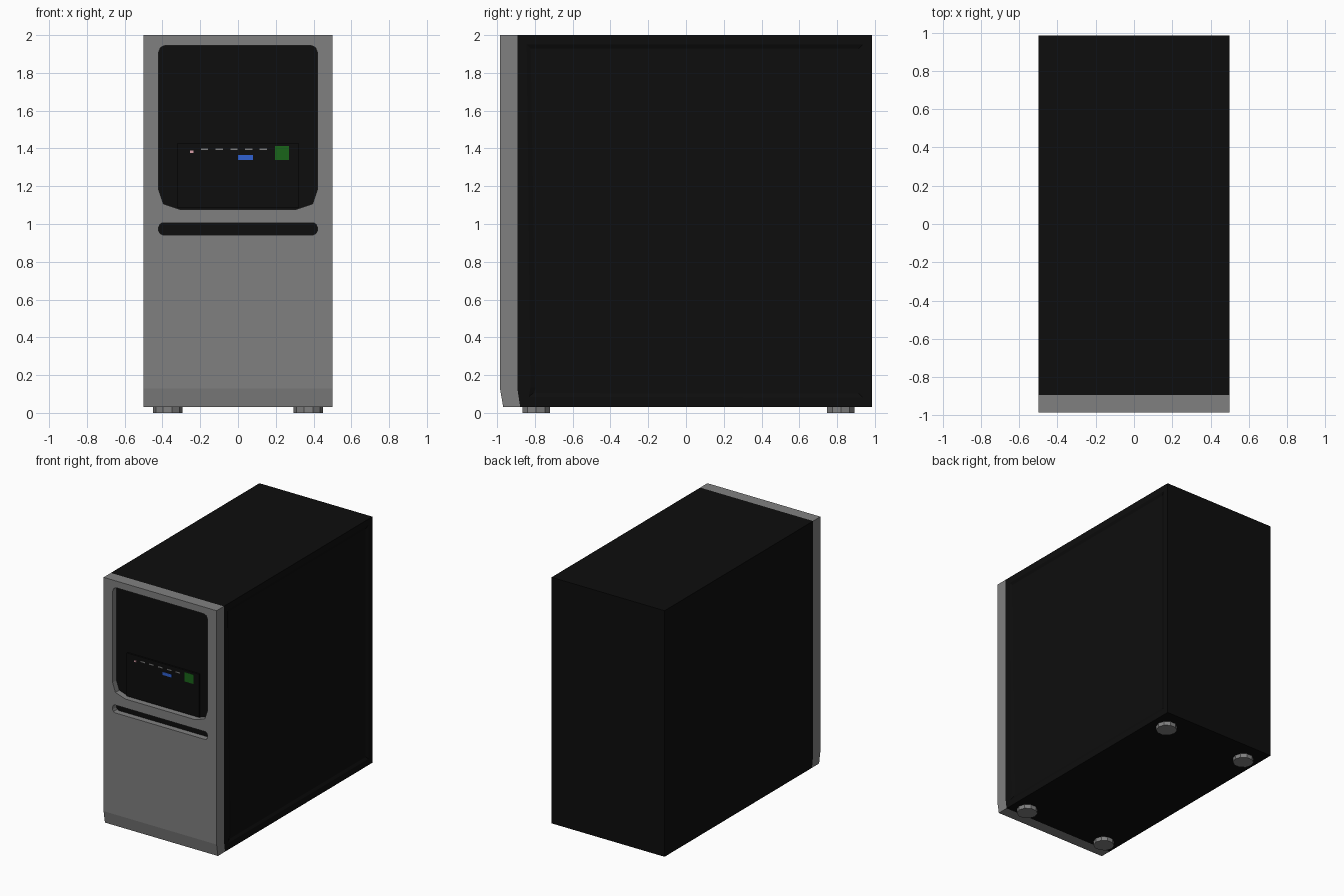
import bpy, bmesh, math
from mathutils import Vector

if "Cube" in bpy.data.objects:
    bpy.data.objects.remove(bpy.data.objects["Cube"])


def material(name, rgb):
    m = bpy.data.materials.new(name)
    m.diffuse_color = (*rgb, 1)
    m.use_nodes = True
    m.node_tree.nodes["Principled BSDF"].inputs["Base Color"].default_value = m.diffuse_color
    return m


BLACK = material("black", (0.004, 0.004, 0.004))
GREY = material("grey", (0.216, 0.216, 0.216))
BLUE = material("blue", (0.03, 0.12, 0.64))
GREEN = material("green", (0.01, 0.13, 0.01))
PINK = material("pink", (0.7, 0.35, 0.4))


def finish(bm, name, mat):
    bmesh.ops.recalc_face_normals(bm, faces=bm.faces)
    me = bpy.data.meshes.new(name)
    bm.to_mesh(me)
    bm.free()
    me.materials.append(mat)
    ob = bpy.data.objects.new(name, me)
    bpy.context.collection.objects.link(ob)
    return ob


def prism(name, start, offset, mat):
    """Extrude a closed outline of 3D points along an offset."""
    bm = bmesh.new()
    face = bm.faces.new([bm.verts.new(p) for p in start])
    ext = bmesh.ops.extrude_face_region(bm, geom=[face], use_keep_orig=True)
    verts = [g for g in ext["geom"] if isinstance(g, bmesh.types.BMVert)]
    bmesh.ops.translate(bm, verts=verts, vec=offset)
    return finish(bm, name, mat)


def side_prism(name, profile, mat):
    return prism(name, [(-0.5, y, z) for y, z in profile], (1, 0, 0), mat)


def front_box(name, x0, x1, z0, z1, y0, y1, mat):
    return prism(name, [(x0, y0, z0), (x1, y0, z0), (x1, y0, z1), (x0, y0, z1)],
                 (0, y1 - y0, 0), mat)


# Case body, kicked back at the lower front edge
SEAM, BACK, BASE, TOP = -0.893, 0.985, 0.032, 2.0
body = side_prism("case_body", [(SEAM, TOP), (SEAM, 0.13), (SEAM + 0.015, BASE),
                                (BACK, BASE), (BACK, TOP)], BLACK)

# Shallow pressed panel on the right side
bm = bmesh.new()
bm.from_mesh(body.data)
side = [f for f in bm.faces if f.normal.x > 0.9]
bmesh.ops.inset_region(bm, faces=side, thickness=0.07)
bmesh.ops.inset_region(bm, faces=side, thickness=0.03, depth=-0.01)
bm.to_mesh(body.data)
bm.free()

# Front bezel
bezel = side_prism("front_bezel", [(-0.985, TOP), (-0.985, 0.13), (-0.968, BASE),
                                   (SEAM + 0.015, BASE), (SEAM, 0.13), (SEAM, TOP)], GREY)

# Window and slot pockets, cut from mirrored half outlines
FLOOR = -0.937
window = [(0.31, 1.078), (0.395, 1.107), (0.42, 1.18),
          (0.42, 1.91), (0.41, 1.935), (0.385, 1.946)]
slot = [(0.40, 0.943), (0.413, 0.95), (0.42, 0.965),
        (0.42, 0.984), (0.413, 0.999), (0.40, 1.006)]
for half in (window, slot):
    outline = half + [(-x, z) for x, z in reversed(half)]
    cutter = prism("cutter", [(x, -1.1, z) for x, z in outline], (0, FLOOR + 1.1, 0), GREY)
    mod = bezel.modifiers.new("pocket", 'BOOLEAN')
    mod.operation, mod.solver, mod.object = 'DIFFERENCE', 'EXACT', cutter
    cut = bpy.data.meshes.new_from_object(
        bezel.evaluated_get(bpy.context.evaluated_depsgraph_get()))
    bezel.modifiers.clear()
    bezel.data = cut
    bpy.data.objects.remove(cutter)

# Black pocket floors
bezel.data.materials.clear()
bezel.data.materials.append(GREY)
bezel.data.materials.append(BLACK)
for p in bezel.data.polygons:
    p.material_index = int(p.normal.y < -0.9 and abs(p.center.y - FLOOR) < 0.005)

# Control block with lights and badges
FACE = -0.95
front_box("control_block", -0.32, 0.32, 1.085, 1.43, FACE, FLOOR + 0.01, BLACK)
for i in range(5):
    x = -0.197 + i * 0.078
    front_box(f"vent_dash_{i + 1}", x, x + 0.039, 1.391, 1.4, FACE - 0.002, FACE + 0.005, GREY)
front_box("power_light", -0.255, -0.235, 1.377, 1.39, FACE - 0.002, FACE + 0.005, PINK)
front_box("blue_port", 0.0, 0.079, 1.34, 1.364, FACE - 0.002, FACE + 0.005, BLUE)
front_box("green_button", 0.195, 0.271, 1.34, 1.414, FACE - 0.002, FACE + 0.005, GREEN)

# Four round feet
for x, sx in ((-0.372, "left"), (0.372, "right")):
    for y, sy in ((-0.793, "front"), (0.82, "back")):
        ring = [(x + 0.077 * math.cos(a), y + 0.077 * math.sin(a), 0)
                for a in (math.tau * i / 10 for i in range(10))]
        prism(f"{sy}_{sx}_foot", ring, (0, 0, BASE + 0.003), GREY)
